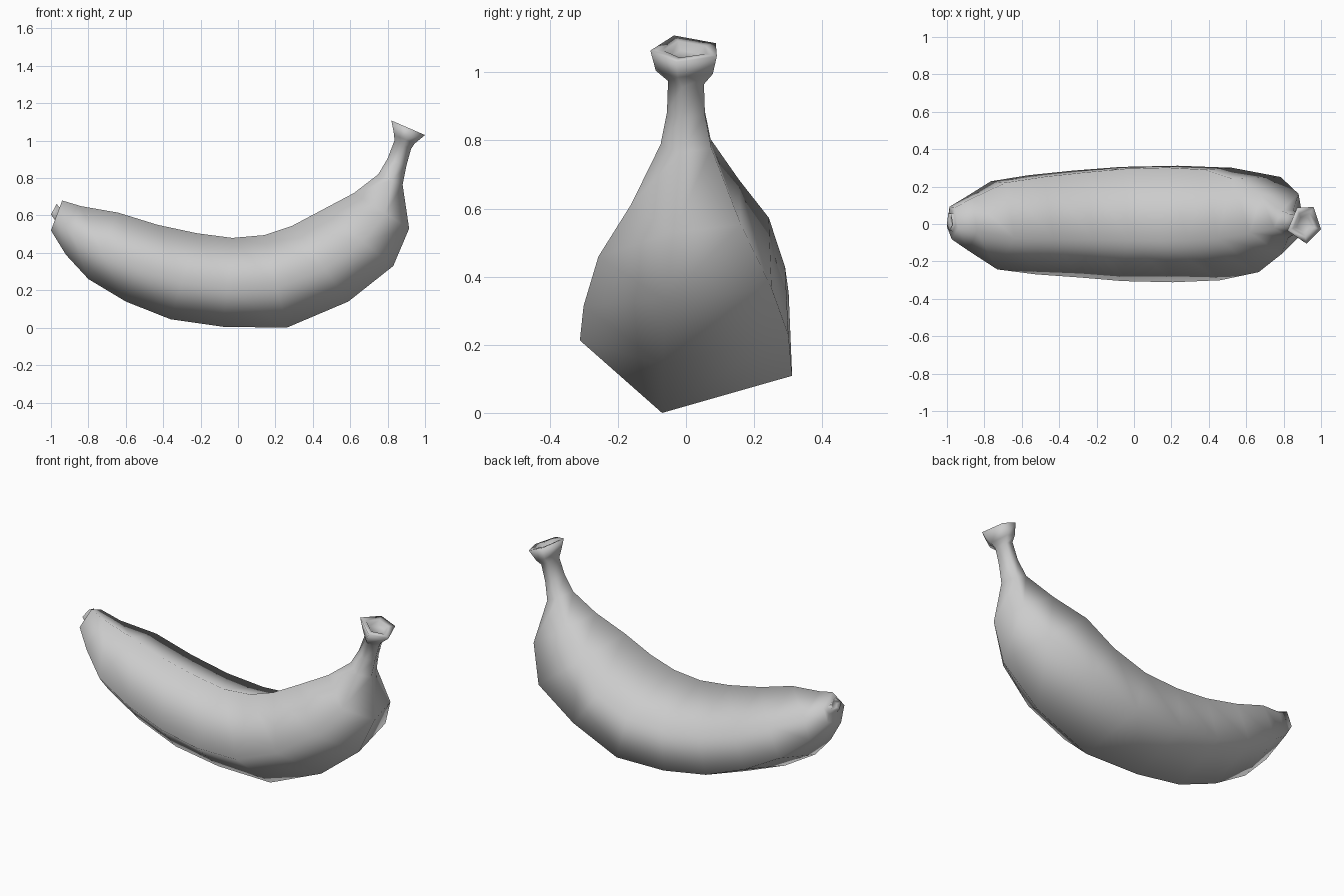
import bpy, bmesh

# Five-sided cross-section: (y, fraction from outer edge to inner edge)
SECTION = [(-0.07, 0.0), (0.31, 0.22), (0.30, 0.71), (-0.09, 1.0), (-0.31, 0.43)]

# Rings along the fruit: outer x, outer z, inner x, inner z, width scale, y shift
RINGS = [
    # blossom tip with its small dished stub
    (-0.982, 0.612, -0.966, 0.642, 0.07, 0.01),
    (-1.00, 0.605, -0.97, 0.662, 0.15, 0.01),
    (-0.979, 0.576, -0.954, 0.642, 0.16, 0.01),
    # body
    (-1.00, 0.52, -0.94, 0.68, 0.28, 0.005),
    (-0.92, 0.39, -0.84, 0.65, 0.46, 0),
    (-0.80, 0.26, -0.64, 0.615, 0.76, -0.007),
    (-0.60, 0.14, -0.43, 0.55, 0.855, -0.004),
    (-0.36, 0.045, -0.22, 0.505, 0.92, 0),
    (-0.08, 0.005, -0.03, 0.48, 0.985, 0),
    (0.26, 0.0, 0.14, 0.495, 1.005, 0),
    (0.59, 0.14, 0.29, 0.545, 0.97, 0),
    (0.83, 0.33, 0.45, 0.63, 0.82, -0.003),
    (0.915, 0.53, 0.62, 0.72, 0.52, 0),
    # stem
    (0.88, 0.765, 0.75, 0.82, 0.24, 0),
    (0.90, 0.865, 0.80, 0.905, 0.18, 0),
    (0.925, 0.955, 0.836, 1.00, 0.17, 0),
    # flared stem end with a dished top
    (0.945, 0.985, 0.835, 1.03, 0.27, -0.005),
    (1.00, 1.03, 0.82, 1.108, 0.315, -0.007),
    (0.965, 1.043, 0.85, 1.092, 0.20, -0.005),
    (0.942, 1.032, 0.868, 1.064, 0.13, -0.005),
]
# Side ridges spread further apart where the fruit turns up to the stem
SPREAD = {11: 0.10, 12: 0.10}

bm = bmesh.new()
loops = []
for k, (ox, oz, ix, iz, s, dy) in enumerate(RINGS):
    e = SPREAD.get(k, 0)
    shift = (0, -e, e, 0, 0)
    loops.append([bm.verts.new((ox + (ix - ox) * (t + d), y * s + dy, oz + (iz - oz) * (t + d)))
                  for (y, t), d in zip(SECTION, shift)])

# Skin between neighbouring rings
for a, b in zip(loops, loops[1:]):
    for i in range(5):
        j = (i + 1) % 5
        bm.faces.new((a[i], a[j], b[j], b[i]))

# Close both ends
bm.faces.new(loops[0])
bm.faces.new(loops[-1])
bmesh.ops.recalc_face_normals(bm, faces=bm.faces)
for f in bm.faces:
    f.smooth = True

mesh = bpy.data.meshes.new("banana")
bm.to_mesh(mesh)
bm.free()
banana = bpy.data.objects.new("banana", mesh)
bpy.context.collection.objects.link(banana)
